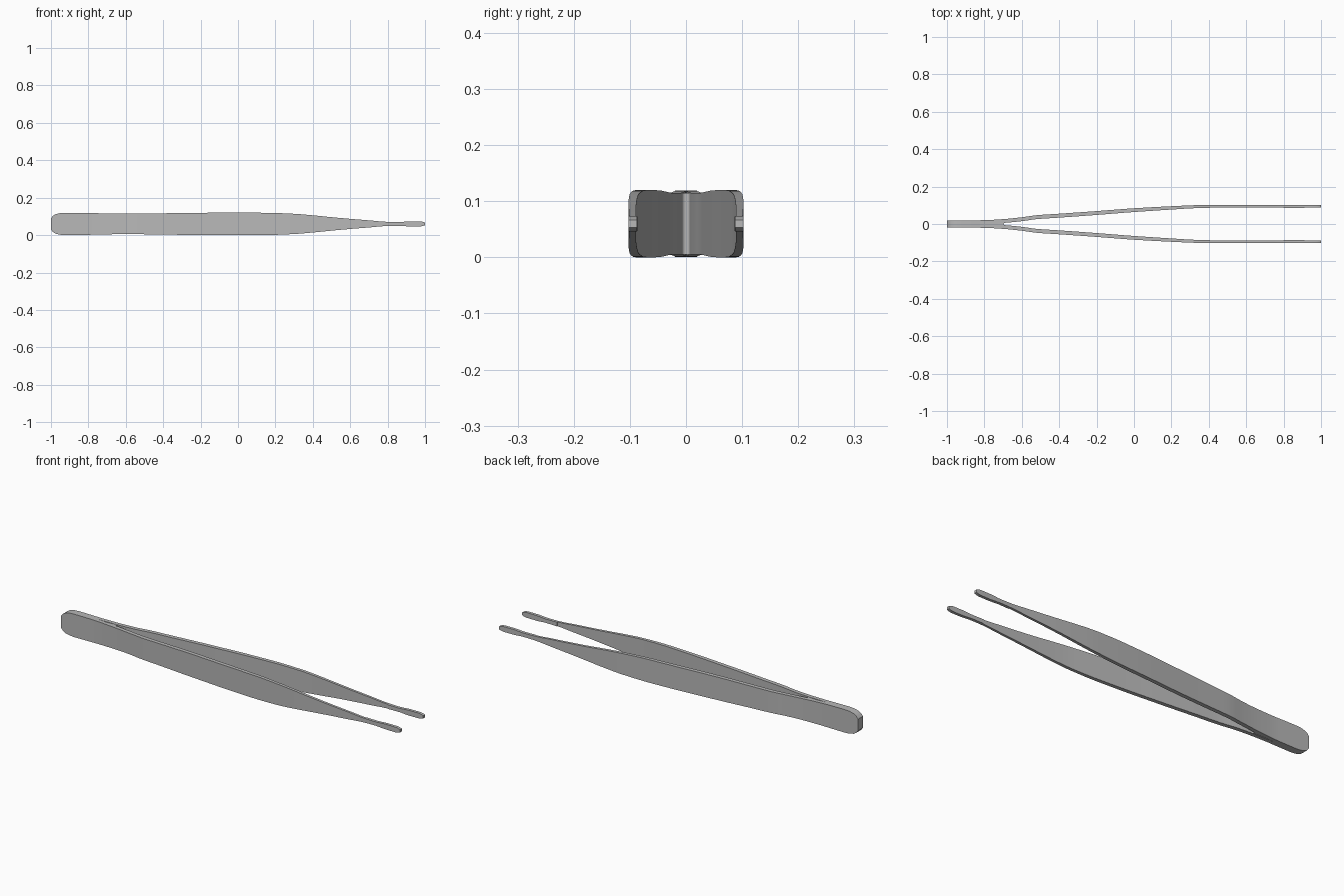
import bpy
import bmesh
import math

cube = bpy.data.objects.get("Cube")
if cube:
    bpy.data.objects.remove(cube, do_unlink=True)

steel = bpy.data.materials.new("brushed_steel")
steel.use_nodes = True
COLOUR = (0.48, 0.48, 0.48, 1.0)
steel.diffuse_color = COLOUR
steel.node_tree.nodes["Principled BSDF"].inputs["Base Color"].default_value = COLOUR

MID_Z = 0.06

# Key points along the length: (x, value)
HALF_HEIGHT = [(-1, 0.03), (-0.99, 0.043), (-0.975, 0.052), (-0.95, 0.058), (-0.92, 0.0595),
               (-0.85, 0.059), (-0.6, 0.0545), (-0.45, 0.056), (-0.2, 0.0595), (0, 0.06),
               (0.15, 0.0595), (0.3, 0.054), (0.4, 0.046), (0.5, 0.036), (0.6, 0.027),
               (0.7, 0.019), (0.8, 0.011), (0.86, 0.010), (0.92, 0.0135), (0.975, 0.0135),
               (0.99, 0.011), (1, 0.007)]
OUTER_Y = [(-1, 0.02), (-0.82, 0.02), (-0.7, 0.026), (-0.6, 0.036), (-0.52, 0.047),
           (-0.4, 0.055), (-0.2, 0.069), (0, 0.084), (0.2, 0.095), (0.35, 0.101),
           (0.5, 0.1025), (0.8, 0.101), (1, 0.1025)]
THICKNESS = [(-1, 0.02), (-0.82, 0.02), (-0.5, 0.021), (0, 0.02), (0.4, 0.015),
             (0.8, 0.012), (1, 0.012)]
GRIP_START, GRIP_DEPTH = 0.8, 0.003


def curve(keys, x):
    """Cubic interpolation with limited slopes, so there is no overshoot."""
    def slope(i):
        if i == 0 or i == len(keys) - 1:
            return 0.0
        (xa, a), (xb, b), (xc, c) = keys[i - 1:i + 2]
        s, t = (b - a) / (xb - xa), (c - b) / (xc - xb)
        return 2 * s * t / (s + t) if s * t > 0 else 0.0

    for i in range(len(keys) - 1):
        (x0, v0), (x1, v1) = keys[i], keys[i + 1]
        if x <= x1 + 1e-9:
            d = x1 - x0
            t = (x - x0) / d
            return ((2 * t**3 - 3 * t**2 + 1) * v0 + (t**3 - 2 * t**2 + t) * d * slope(i)
                    + (3 * t**2 - 2 * t**3) * v1 + (t**3 - t**2) * d * slope(i + 1))
    return keys[-1][1]


def finish(name, bm):
    bmesh.ops.recalc_face_normals(bm, faces=bm.faces)
    mesh = bpy.data.meshes.new(name)
    bm.to_mesh(mesh)
    bm.free()
    mesh.materials.append(steel)
    obj = bpy.data.objects.new(name, mesh)
    bpy.context.collection.objects.link(obj)
    bpy.ops.object.select_all(action='DESELECT')
    obj.select_set(True)
    bpy.context.view_layer.objects.active = obj
    bpy.ops.object.shade_smooth_by_angle(angle=math.radians(30))
    return obj


def arm(name, side):
    """Rectangular section lofted along x, with a thicker grip at the tip."""
    xs = {round(-1 + 0.025 * i, 4) for i in range(81)} | {k[0] for k in HALF_HEIGHT}
    stations = [(x, GRIP_DEPTH if x > GRIP_START else 0.0) for x in sorted(xs)]
    stations.append((GRIP_START, GRIP_DEPTH))
    stations.sort()
    bm = bmesh.new()
    rings = []
    for x, grip in stations:
        h = curve(HALF_HEIGHT, x)
        outer = curve(OUTER_Y, x)
        inner = outer - curve(THICKNESS, x) - grip
        rings.append([bm.verts.new((x, side * y, MID_Z + z))
                      for y, z in ((inner, -h), (outer, -h), (outer, h), (inner, h))])
    for a, b in zip(rings, rings[1:]):
        for i in range(4):
            j = (i + 1) % 4
            bm.faces.new((a[i], a[j], b[j], b[i]))
    bm.faces.new(rings[0])
    bm.faces.new(rings[-1])
    return finish(name, bm)


arm("back_arm", 1)
arm("front_arm", -1)

# Weld between the arms, ending in a concave fillet
bm = bmesh.new()
r = 0.0075
outline = [(-0.82, -0.002), (-0.69, -r)]
outline += [(-0.69 - r * math.sin(math.pi * i / 8), -r * math.cos(math.pi * i / 8))
            for i in range(1, 8)]
outline += [(-0.69, r), (-0.82, 0.002)]
face = bm.faces.new([bm.verts.new((x, y, MID_Z - 0.0545)) for x, y in outline])
top = bmesh.ops.extrude_face_region(bm, geom=[face])["geom"]
bmesh.ops.translate(bm, vec=(0, 0, 0.109),
                    verts=[v for v in top if isinstance(v, bmesh.types.BMVert)])
finish("joint_weld", bm)
